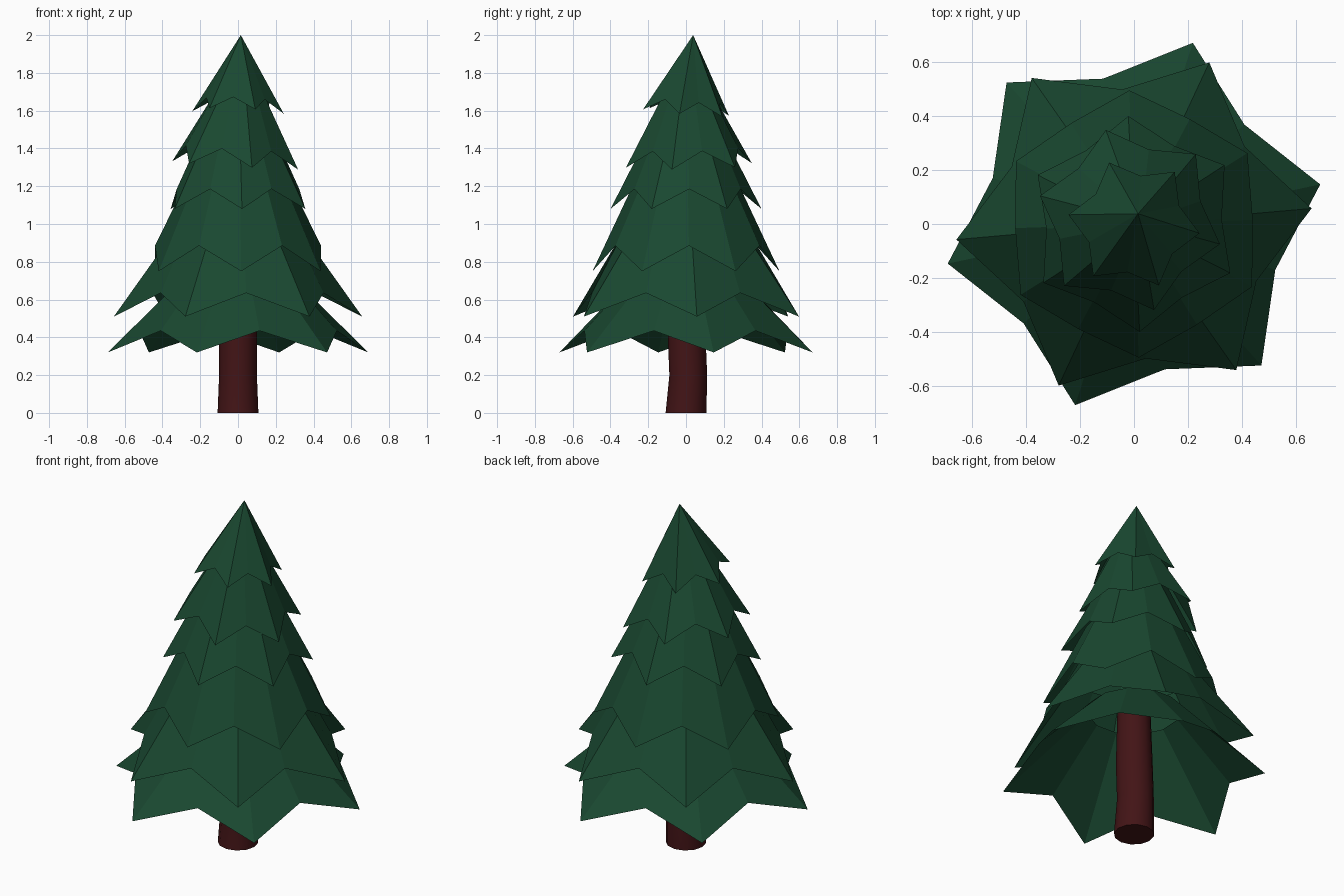
import bpy, bmesh
from math import sin, cos, radians, tau

if "Cube" in bpy.data.objects:
    bpy.data.objects.remove(bpy.data.objects["Cube"])


def material(name, rgb):
    m = bpy.data.materials.new(name)
    m.diffuse_color = (*rgb, 1)
    m.use_nodes = True
    m.node_tree.nodes["Principled BSDF"].inputs["Base Color"].default_value = m.diffuse_color
    return m


def finish(name, bm, mat):
    bmesh.ops.recalc_face_normals(bm, faces=bm.faces[:])
    me = bpy.data.meshes.new(name)
    bm.to_mesh(me)
    bm.free()
    me.materials.append(mat)
    ob = bpy.data.objects.new(name, me)
    bpy.context.collection.objects.link(ob)
    return ob


green = material("needles", (0.01, 0.065, 0.03))
brown = material("bark", (0.055, 0.007, 0.008))


def tier(name, angle, tip, valley, top, centre=(0, 0), tilt=(0, 0), lean=(0, 0)):
    """Six-pointed open skirt; tip, valley and top are (radius, height)."""
    bm = bmesh.new()
    cx, cy = centre
    low, high = [], []
    for i in range(12):
        a = radians(angle + 30 * i)
        r, z = valley if i % 2 else tip
        x, y = r * cos(a), r * sin(a)
        low.append(bm.verts.new((cx + x, cy + y, z + tilt[0] * x + tilt[1] * y)))
        if top[0] > 0:
            high.append(bm.verts.new((lean[0] + top[0] * cos(a),
                                      lean[1] + top[0] * sin(a), top[1])))
    if not high:
        apex = bm.verts.new((*lean, top[1]))
    for i in range(12):
        j = (i + 1) % 12
        bm.faces.new((low[i], low[j], high[j], high[i]) if high
                     else (low[i], low[j], apex))
    finish(name, bm, green)


# Branch tiers, bottom to top
tier("branches_1", 12, (0.705, 0.32), (0.55, 0.435), (0.25, 0.76))
tier("branches_2", 5, (0.66, 0.51), (0.50, 0.635), (0.31, 1.0))
tier("branches_3", 32, (0.495, 0.75), (0.44, 0.885), (0.26, 1.25))
tier("branches_4", 33, (0.40, 1.08), (0.325, 1.185), (0.16, 1.55))
tier("branches_5", -15, (0.345, 1.31), (0.27, 1.40), (0.10, 1.75),
     centre=(-0.015, 0.015), tilt=(-0.06, 0.02), lean=(0.01, 0.01))
tier("branches_top", -8, (0.245, 1.59), (0.18, 1.655), (0, 2.0),
     tilt=(-0.04, -0.09), lean=(0.015, 0.038))

# Slightly bent trunk
bm = bmesh.new()
rings = []
for z, r, y in ((0, 0.108, 0), (0.2, 0.1, 0.012), (0.42, 0.1, 0.003), (0.75, 0.09, 0)):
    rings.append([bm.verts.new((r * cos(tau * k / 12), y + r * sin(tau * k / 12), z))
                  for k in range(12)])
for a, b in zip(rings, rings[1:]):
    for k in range(12):
        j = (k + 1) % 12
        bm.faces.new((a[k], a[j], b[j], b[k]))
bm.faces.new(rings[0][::-1])
bm.faces.new(rings[-1])
trunk = finish("trunk", bm, brown)
bpy.context.view_layer.objects.active = trunk
trunk.select_set(True)
bpy.ops.object.shade_smooth_by_angle(angle=radians(40))
